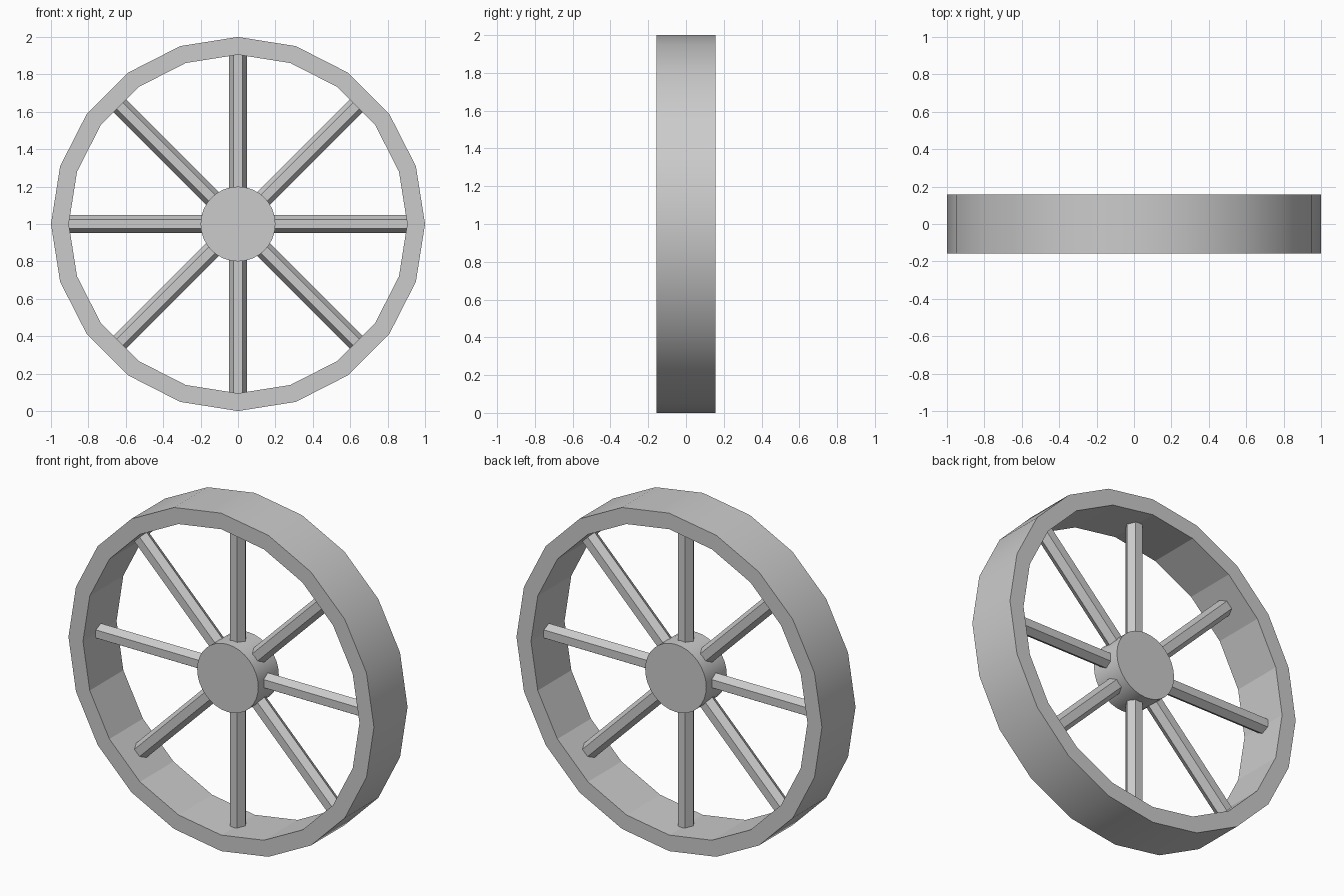
import bpy, bmesh
from math import cos, sin, pi, radians
from mathutils import Matrix

if "Cube" in bpy.data.objects:
    bpy.data.objects.remove(bpy.data.objects["Cube"])

CENTRE = Matrix.Translation((0, 0, 1))


def finish(name, bm, matrix):
    bmesh.ops.recalc_face_normals(bm, faces=bm.faces)
    mesh = bpy.data.meshes.new(name)
    bm.to_mesh(mesh)
    bm.free()
    mesh.transform(matrix)
    ob = bpy.data.objects.new(name, mesh)
    bpy.context.collection.objects.link(ob)
    return ob


def ring(bm, radius, sides, z):
    return [bm.verts.new((radius * cos(2 * pi * i / sides),
                          radius * sin(2 * pi * i / sides), z)) for i in range(sides)]


def band(bm, a, b, smooth=False):
    n = len(a)
    for i in range(n):
        j = (i + 1) % n
        bm.faces.new((a[i], a[j], b[j], b[i])).smooth = smooth


def sharpen(bm):
    for e in bm.edges:
        if not all(f.smooth for f in e.link_faces):
            e.smooth = False


def prism(name, radius, sides, half, matrix, smooth=False):
    bm = bmesh.new()
    a, b = ring(bm, radius, sides, -half), ring(bm, radius, sides, half)
    band(bm, a, b, smooth)
    bm.faces.new(a)
    bm.faces.new(b)
    sharpen(bm)
    return finish(name, bm, matrix)


upright = CENTRE @ Matrix.Rotation(radians(90), 4, 'X')

# Rim: 20-sided hoop, smooth tread outside, flat facets inside
bm = bmesh.new()
loops = [ring(bm, r, 20, z) for r, z in
         ((1.0, -0.157), (1.0, 0.157), (0.905, 0.157), (0.905, -0.157))]
for i in range(4):
    band(bm, loops[i], loops[(i + 1) % 4], smooth=(i == 0))
sharpen(bm)
finish("rim", bm, upright)

# Hub
prism("hub", 0.2, 32, 0.096, upright, smooth=True)

# Spokes: four hexagonal bars crossing at the hub, ends sunk in the rim
for k in range(4):
    turn = Matrix.Rotation(k * pi / 4, 4, 'Y')
    prism(f"spoke_bar_{k + 1}", 0.048, 6, 0.915, CENTRE @ turn)
